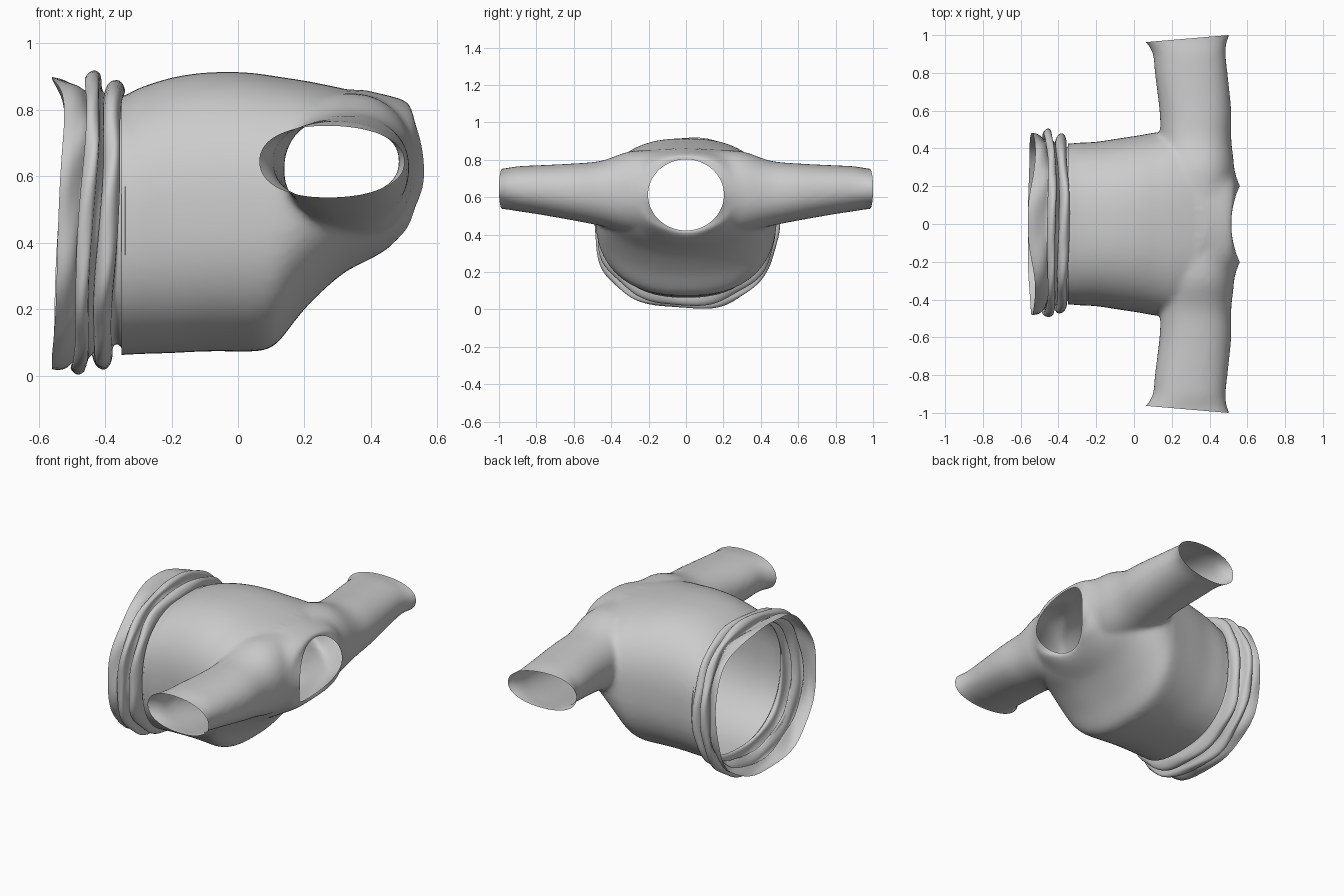
import bpy, bmesh, math
from mathutils import Vector

if "Cube" in bpy.data.objects:
    bpy.data.objects.remove(bpy.data.objects["Cube"])


def sup(a, n):
    """Unit superellipse point."""
    c, s = math.cos(a), math.sin(a)
    return (math.copysign(abs(c) ** (2 / n), c), math.copysign(abs(s) ** (2 / n), s))


def interp(rows, steps):
    """Smooth in-between rows (Catmull-Rom)."""
    out = []
    for i in range(len(rows) - 1):
        p = [rows[max(0, min(len(rows) - 1, i + k))] for k in (-1, 0, 1, 2)]
        for j in range(steps):
            t = j / steps
            out.append([0.5 * (2 * b + (c - a) * t + (2 * a - 5 * b + 4 * c - d) * t * t
                               + (3 * b - a - 3 * c + d) * t ** 3) for a, b, c, d in zip(*p)])
    return out + [list(rows[-1])]


def loft(bm, rings, caps):
    vs = [[bm.verts.new(p) for p in r] for r in rings]
    n = len(vs[0])
    for r, q in zip(vs, vs[1:]):
        for i in range(n):
            bm.faces.new((r[i], r[(i + 1) % n], q[(i + 1) % n], q[i]))
    if caps:
        bm.faces.new(vs[0][::-1])
        bm.faces.new(vs[-1])


def finish(bm, name):
    bmesh.ops.recalc_face_normals(bm, faces=bm.faces[:])
    me = bpy.data.meshes.new(name)
    bm.to_mesh(me)
    bm.free()
    ob = bpy.data.objects.new(name, me)
    bpy.context.collection.objects.link(ob)
    return ob


ANG = [2 * math.pi * i / 64 for i in range(64)]

# Torso sections: x, bottom z, top z, half width
torso = [(-.44, .06, .84, .43), (-.35, .062, .84, .425), (-.3, .065, .865, .43), (-.2, .068, .897, .435),
         (-.1, .073, .912, .45), (0, .073, .914, .465), (.07, .075, .908, .477), (.12, .10, .90, .485),
         (.2, .20, .888, .485), (.3, .295, .868, .46), (.4, .36, .845, .42), (.47, .405, .83, .34),
         (.525, .43, .81, .25)]
bm = bmesh.new()
rings = []
for x, lo, hi, w in interp(torso, 4):
    rings.append([(x, w * sup(a, 2.45)[0], (lo + hi) / 2 + (hi - lo) / 2 * sup(a, 2.45)[1]) for a in ANG])
loft(bm, rings, True)

# Sleeve sections: y, min x, max x, bottom z, top z
sleeve = [(.15, .14, .53, .40, .85), (.3, .14, .53, .41, .845), (.45, .14, .515, .445, .795),
          (.6, .135, .515, .475, .78), (.8, .11, .495, .51, .77), (.9, .10, .485, .525, .765),
          (.96, .065, .49, .535, .755), (1.0, .035, .505, .537, .75), (1.07, .01, .52, .537, .75)]
for s in (-1, 1):
    rings = []
    for y, x0, x1, lo, hi in interp(sleeve, 4):
        rings.append([((x0 + x1) / 2 + (x1 - x0) / 2 * sup(a, 2.2)[0], s * y,
                       (lo + hi) / 2 + (hi - lo) / 2 * sup(a, 2.2)[1]) for a in ANG])
    loft(bm, rings, True)

# Blend torso and sleeves into one skin
body = finish(bm, "shirt_body")
bpy.context.view_layer.objects.active = body
m = body.modifiers.new("blend", 'REMESH')
m.mode = 'VOXEL'
m.voxel_size = .013
m2 = body.modifiers.new("soften", 'SMOOTH')
m2.factor = .5
m2.iterations = 14
for k in ("blend", "soften"):
    bpy.ops.object.modifier_apply(modifier=k)

# Open the waist and the cuffs
bm = bmesh.new()
bm.from_mesh(body.data)
cuts = [((-.35, 0, 0), (-1, 0, 0)), ((.5, 1, 0), (-.085, 1, 0)), ((.5, -1, 0), (-.085, -1, 0))]
for co, no in cuts:
    bmesh.ops.bisect_plane(bm, geom=bm.verts[:] + bm.edges[:] + bm.faces[:], dist=1e-5,
                           plane_co=co, plane_no=Vector(no).normalized(), clear_outer=True)

# Open the neck, round its rim and curve it outward at the sides
NZ, NW, NH = .612, .203, .19


def radius(co):
    return math.hypot(co.y / NW, (co.z - NZ) / NH)


inside = [f for f in bm.faces if f.calc_center_median().x > .35 and radius(f.calc_center_median()) < 1]
bmesh.ops.delete(bm, geom=inside, context='FACES')
for v in bm.verts:
    r = radius(v.co)
    if v.co.x > .33 and r < 1.6:
        if r < 1.2 and any(e.is_boundary for e in v.link_edges):
            v.co.y /= r
            v.co.z = NZ + (v.co.z - NZ) / r
            r = 1
        sn = (v.co.z - NZ) / NH / max(r, .01)
        rim = .56 - (.045 if sn > 0 else .09) * sn * sn
        w = max(0, min(1, (1.6 - r) / .6)) ** 2
        v.co.x += w * (rim - v.co.x)
bm.to_mesh(body.data)
bm.free()

# Gathered hem: x, outward offset, ripple amount
hem = [(-.338, -.022, 0), (-.352, -.045, .2), (-.362, -.04, .5), (-.358, -.005, 1), (-.375, .022, 1),
       (-.40, .018, 1), (-.412, -.012, 1), (-.402, -.03, .8), (-.425, .0, 1), (-.43, .035, 1),
       (-.45, .044, 1), (-.47, .028, 1), (-.462, -.005, 1), (-.48, .012, 1), (-.505, .026, .8),
       (-.532, .03, .6)]
rings = []
for i, (x, d, k) in enumerate(interp(hem, 3)[:]):
    t = min(1, i / 9)
    u = max(0, (i - 36) / 9)
    ring = []
    for j in range(128):
        a = 2 * math.pi * j / 128
        c, s = sup(a, 2.3)
        off = d + k * .005 * (math.sin(5 * a + i * .25) + math.sin(9 * a - i * .4))
        z = .457 + (.41 + off) * s
        tip = .045 * u * max(0, s) ** 10
        px = x + t * .05 * (z - .6) + k * .005 * math.sin(4 * a + 1 + i * .1) - tip
        ring.append((max(-.56, px), (.452 + off) * c, max(0, z)))
    rings.append(ring)
bm = bmesh.new()
loft(bm, rings, False)
hem_ob = finish(bm, "gathered_hem")

# Smooth shading
for ob in (body, hem_ob):
    ob.data.polygons.foreach_set("use_smooth", [True] * len(ob.data.polygons))
    ob.data.update()
